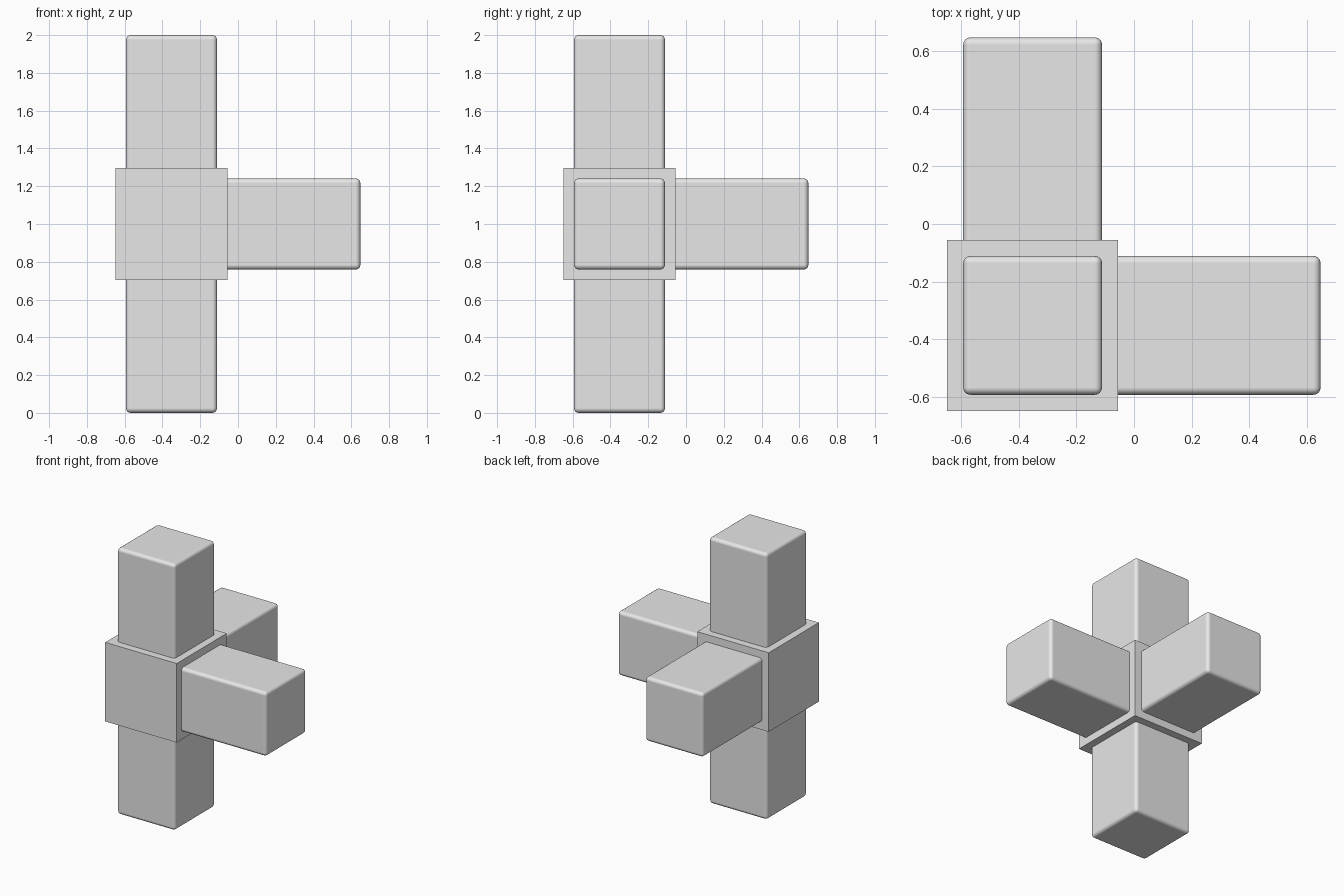
import bpy
from mathutils import Vector

cube = bpy.data.objects.get("Cube")
if cube:
    bpy.data.objects.remove(cube, do_unlink=True)

CENTRE = Vector((-0.352, -0.352, 1.0))
HUB = 0.594        # side of the central block
ARM = 0.482        # thickness of each arm
REACH = 1.0        # distance from hub centre to arm tip
START = 0.2        # arms begin inside the hub
ROUND = 0.025      # rounding of the arm edges

grey = bpy.data.materials.new("plain grey")
grey.use_nodes = True
colour = (0.8, 0.8, 0.8, 1)
grey.diffuse_color = colour
grey.node_tree.nodes["Principled BSDF"].inputs["Base Color"].default_value = colour


def box(name, centre, size, rounding=0):
    bpy.ops.mesh.primitive_cube_add(size=1, location=centre)
    obj = bpy.context.object
    obj.name = name
    obj.scale = size
    bpy.ops.object.transform_apply(location=False, rotation=False, scale=True)
    obj.data.materials.append(grey)
    if rounding:
        bevel = obj.modifiers.new("rounded edges", 'BEVEL')
        bevel.width = rounding
        bevel.segments = 4
        bpy.ops.object.shade_smooth_by_angle()
        obj.data.shade_smooth()
        bevel.harden_normals = True
    return obj


# Sharp-edged central block
box("hub", CENTRE, (HUB, HUB, HUB))

# Rounded arms leaving four of its faces
arms = {
    "upper_arm": (0, 0, 1),
    "lower_arm": (0, 0, -1),
    "left_arm": (1, 0, 0),
    "back_arm": (0, 1, 0),
}
for name, direction in arms.items():
    axis = Vector(direction)
    size = [REACH - START if d else ARM for d in direction]
    box(name, CENTRE + axis * (REACH + START) / 2, size, ROUND)
